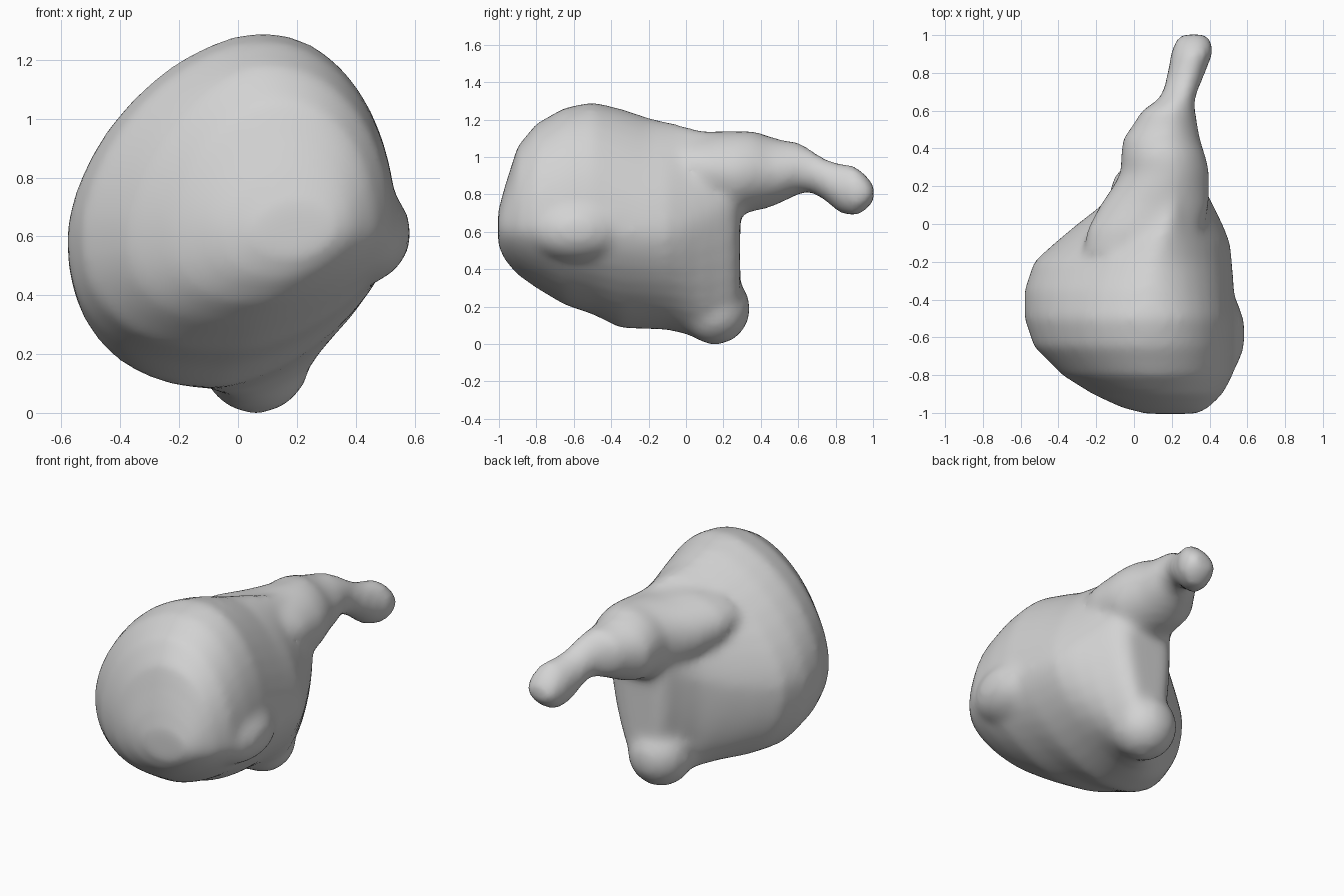
import bpy, bmesh, math
from mathutils import Matrix

cube = bpy.data.objects.get("Cube")
if cube:
    bpy.data.objects.remove(cube, do_unlink=True)

stone = bpy.data.materials.new("stone_grey")
stone.use_nodes = True
stone.diffuse_color = (0.65, 0.65, 0.65, 1)
stone.node_tree.nodes["Principled BSDF"].inputs["Base Color"].default_value = (0.65, 0.65, 0.65, 1)

SIDES = 40


def section_ring(bm, section, powers):
    """Cross-section across y; each quadrant is a superellipse with its own power."""
    y, left, right, low, high, top_x, bottom_x, mid = section
    upper_right, upper_left, lower_left, lower_right = powers
    verts = []
    for i in range(SIDES):
        angle = math.tau * i / SIDES
        c, s = math.cos(angle), math.sin(angle)
        if s >= 0:
            n = upper_right if c >= 0 else upper_left
        else:
            n = lower_right if c >= 0 else lower_left
        centre = top_x if s >= 0 else bottom_x
        x = centre + ((right if c >= 0 else left) - centre) * abs(c) ** (2 / n)
        z = mid + ((high if s >= 0 else low) - mid) * abs(s) ** (2 / n)
        verts.append(bm.verts.new((x, y, z)))
    return verts


def loft(bm, sections, front_powers, rear_powers):
    """Skin the cross-sections, blending the powers from front to rear, and close both ends."""
    rings = []
    for section in sections:
        blend = min(max((section[0] + .5) / .5, 0), 1)
        powers = [f + (r - f) * blend for f, r in zip(front_powers, rear_powers)]
        rings.append(section_ring(bm, section, powers))
    for a, b in zip(rings, rings[1:]):
        for i in range(SIDES):
            j = (i + 1) % SIDES
            bm.faces.new((a[i], a[j], b[j], b[i]))
    bm.faces.new(rings[0])
    bm.faces.new(rings[-1])


# Bulbous body: y, left, right, low, high, top x, bottom x, widest height
body_sections = [
    (-1.005, .06, .34, .53, .71, .2, .2, .62),
    (-.97, -.07, .4, .45, .84, .18, .15, .62),
    (-.9, -.22, .47, .37, 1.06, .14, .08, .62),
    (-.8, -.38, .525, .3, 1.18, .1, .03, .62),
    (-.65, -.53, .54, .21, 1.265, .08, 0, .61),
    (-.5, -.58, .54, .16, 1.295, .08, -.04, .6),
    (-.35, -.58, .53, .085, 1.26, .08, -.08, .6),
    (-.2, -.53, .52, .08, 1.21, .1, -.06, .6),
    (-.1, -.42, .51, .075, 1.19, .13, -.03, .6),
    (0, -.3, .47, .05, 1.165, .17, .02, .62),
    (.1, -.17, .42, .01, 1.14, .2, .06, .66),
    (.2, -.09, .37, .0, 1.13, .21, .07, .72),
    (.25, -.06, .34, .02, 1.13, .2, .08, .75),
    (.29, -.01, .28, .08, 1.12, .18, .1, .78),
]

# Bent stalk ending in a drooping knob: y, left, right, low, high
stalk_sections = [
    (-.15, -.26, .3, .84, 1.13),
    (-.03, -.25, .36, .78, 1.14),
    (.1, -.18, .4, .73, 1.135),
    (.2, -.11, .4, .7, 1.14),
    (.28, -.07, .4, .69, 1.14),
    (.36, -.07, .38, .71, 1.14),
    (.45, -.06, .35, .73, 1.11),
    (.52, -.01, .34, .76, 1.09),
    (.6, .04, .325, .8, 1.08),
    (.67, .14, .325, .81, 1.04),
    (.75, .165, .36, .76, .985),
    (.82, .18, .385, .7, .97),
    (.9, .195, .42, .68, .955),
    (.96, .21, .42, .71, .91),
    (1.005, .25, .38, .76, .85),
]

bm = bmesh.new()
loft(bm, body_sections, (2.1, 1.72, 2.5, 1.55), (1.5, 1.4, 1.95, 1.65))
stalk_powers = (1.75, 2, 2.1, 2)
loft(bm, [(y, l, r, lo, hi, (l + r) / 2 + .02, (l + r) / 2 - .02, (lo + hi) / 2)
          for y, l, r, lo, hi in stalk_sections], stalk_powers, stalk_powers)

# Rounded heel under the back, and a soft bulge on the left flank
lumps = [
    ((.06, .155, .19), (.19, .19, .195)),
    ((.4, -.58, .61), (.19, .27, .18)),
]
for place, size in lumps:
    bmesh.ops.create_icosphere(bm, subdivisions=3, radius=1,
                               matrix=Matrix.LocRotScale(place, None, size))
bmesh.ops.recalc_face_normals(bm, faces=bm.faces)

mesh = bpy.data.meshes.new("lumpy_body")
bm.to_mesh(mesh)
bm.free()
mesh.materials.append(stone)
lumpy_body = bpy.data.objects.new("lumpy_body", mesh)
bpy.context.collection.objects.link(lumpy_body)

# Fuse the parts into one skin and soften the joins
remesh = lumpy_body.modifiers.new("fuse", 'REMESH')
remesh.mode = 'VOXEL'
remesh.voxel_size = .025
remesh.use_smooth_shade = True
soften = lumpy_body.modifiers.new("soften", 'SMOOTH')
soften.factor = .5
soften.iterations = 12
